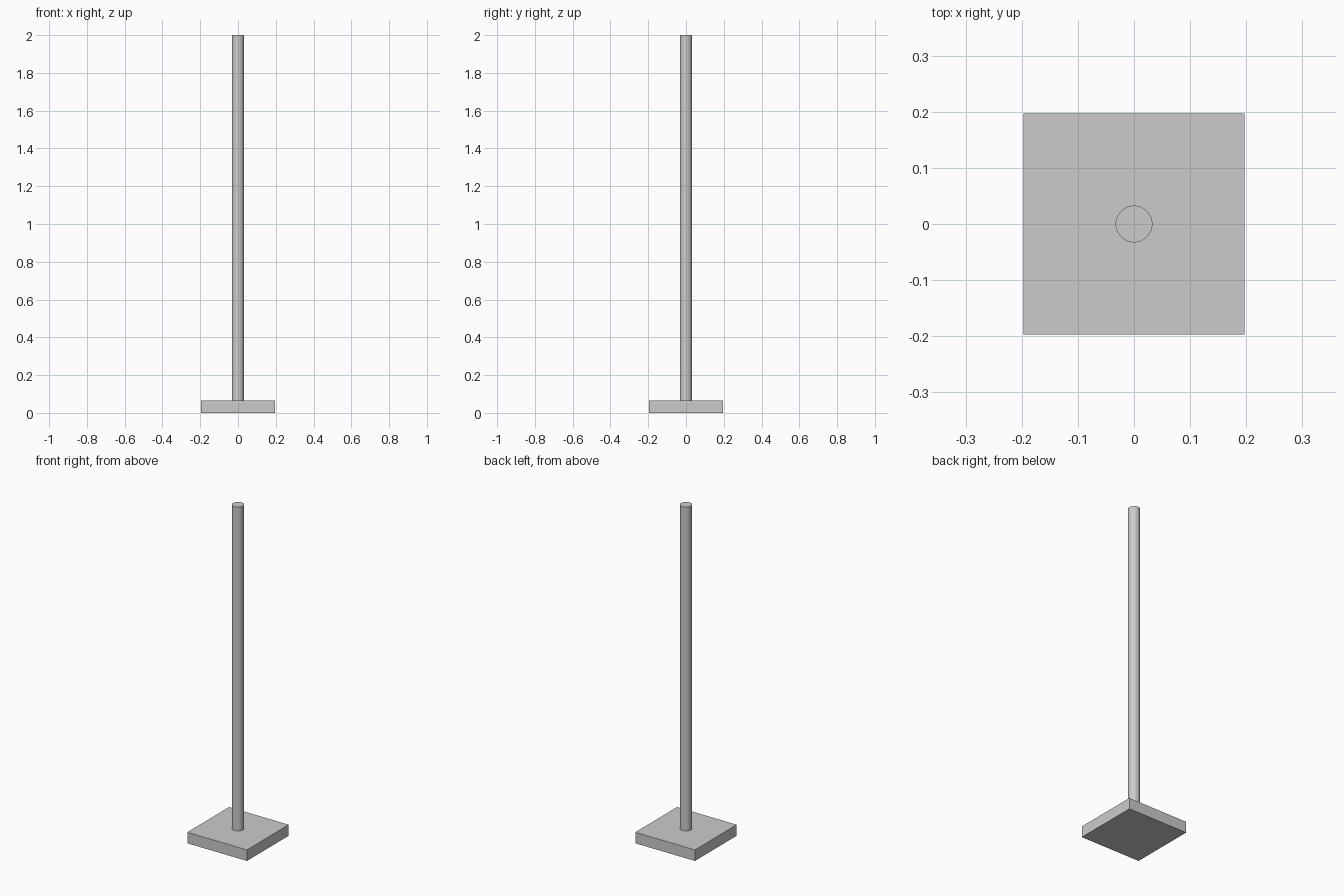
import bpy

if "Cube" in bpy.data.objects:
    bpy.data.objects.remove(bpy.data.objects["Cube"])

BASE_W, BASE_H = 0.394, 0.066
POLE_R, TOP = 0.0328, 2.0

# Square base plate
bpy.ops.mesh.primitive_cube_add(size=1, location=(0, 0, BASE_H / 2))
base = bpy.context.object
base.name = "base_plate"
base.scale = (BASE_W, BASE_W, BASE_H)
bpy.ops.object.transform_apply(location=False, rotation=False, scale=True)

# Round upright pole standing on the plate
bpy.ops.mesh.primitive_cylinder_add(vertices=48, radius=POLE_R, depth=TOP - BASE_H,
                                    location=(0, 0, (TOP + BASE_H) / 2))
pole = bpy.context.object
pole.name = "pole"
bpy.ops.object.shade_smooth_by_angle()
